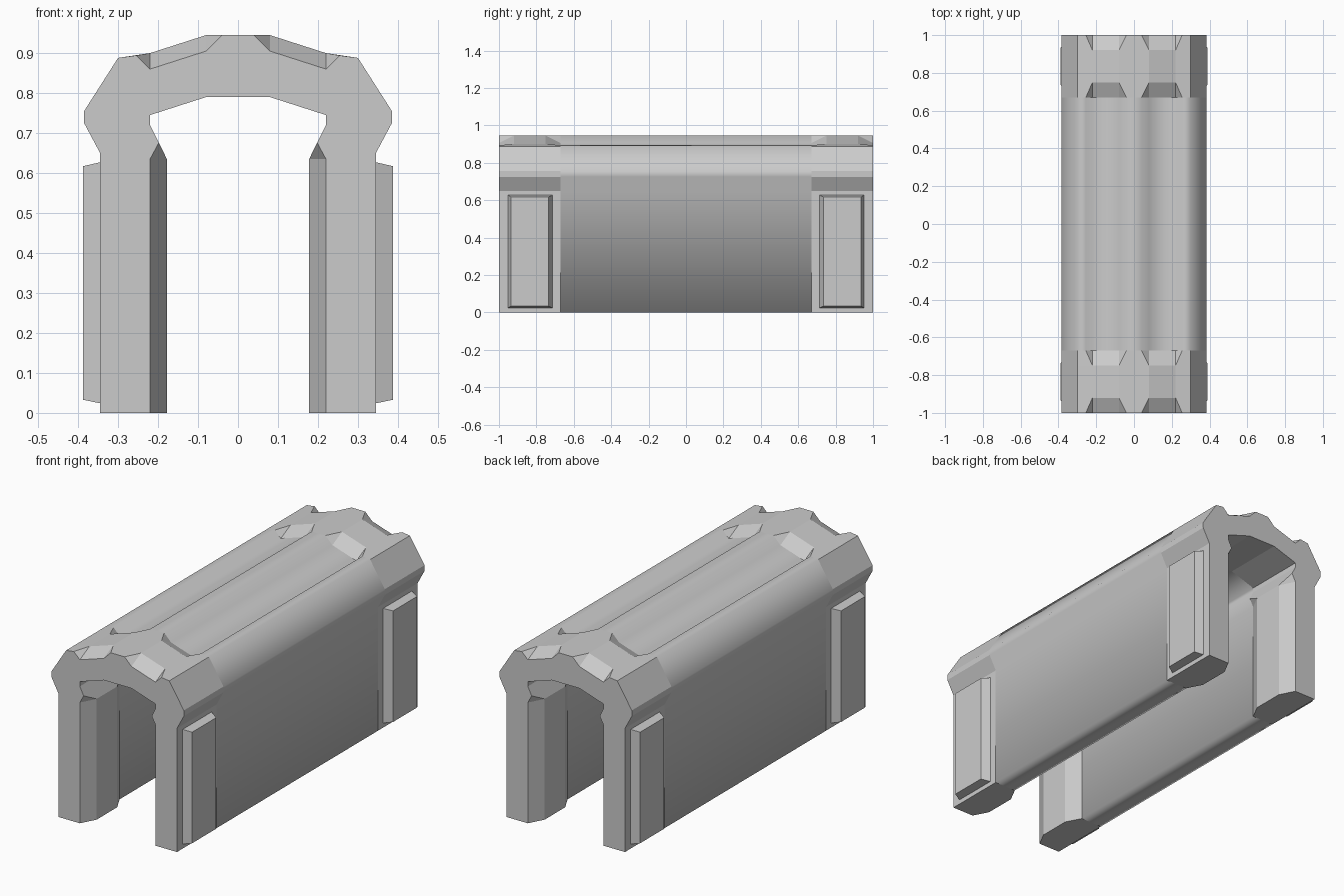
import bpy
import bmesh

cube = bpy.data.objects.get("Cube")
if cube:
    bpy.data.objects.remove(cube)

GREY = (0.6, 0.6, 0.6, 1)
metal = bpy.data.materials.new("plain grey metal")
metal.use_nodes = True
metal.diffuse_color = GREY
metal.node_tree.nodes["Principled BSDF"].inputs["Base Color"].default_value = GREY

# Half cross-section, from the crown over the outside, down the wall and up the inside
CROWN = [(0.30, 0.888), (0.385, 0.755), (0.385, 0.725), (0.345, 0.65), (0.345, 0)]
INSIDE = [(0.22, 0.72), (0.22, 0.745), (0.08, 0.79)]
GROOVED = ([(0.04, 0.945), (0.08, 0.905), (0.22, 0.86), (0.255, 0.894)] + CROWN
           + [(0.22, 0), (0.22, 0.635), (0.198, 0.676)] + INSIDE)
# Same points with the groove filled in and the inner pad swollen out
FULL = ([(0.08, 0.945)] * 2 + [(0.22, 0.90)] * 2 + CROWN
        + [(0.178, 0)] + [(0.178, 0.635)] * 2 + INSIDE)


def finish(name, bm, smooth=False):
    bmesh.ops.remove_doubles(bm, verts=bm.verts[:], dist=0.0001)
    bmesh.ops.dissolve_degenerate(bm, edges=bm.edges[:], dist=0.0001)
    bmesh.ops.recalc_face_normals(bm, faces=bm.faces[:])
    for face in bm.faces:
        face.smooth = smooth
    mesh = bpy.data.meshes.new(name)
    bm.to_mesh(mesh)
    bm.free()
    mesh.materials.append(metal)
    obj = bpy.data.objects.new(name, mesh)
    bpy.context.collection.objects.link(obj)
    return obj


def loft(name, sections, cap=False, smooth=False):
    """Join mirrored half-profiles placed along y; cap closes the first one."""
    bm = bmesh.new()
    rings = []
    for y, half in sections:
        ring = half + [(-x, z) for x, z in reversed(half)]
        rings.append([bm.verts.new((x, y, z)) for x, z in ring])
    count = len(rings[0])
    for a, b in zip(rings, rings[1:]):
        for i in range(count):
            j = (i + 1) % count
            # leave out the zero-area corners where profile points coincide
            quad = [a[i], a[j], b[j], b[i]]
            corners = []
            for v in quad:
                if all((v.co - c.co).length > 0.0001 for c in corners):
                    corners.append(v)
            if len(corners) > 2:
                bm.faces.new(corners)
    if cap:
        bm.faces.new(rings[0])
    return finish(name, bm, smooth)


def side_pad(name, side, end):
    """Tapered plate on the outer wall."""
    bm = bmesh.new()
    rings = []
    for x, y0, y1, z0, z1 in [(0.34, 0.71, 0.955, 0.023, 0.628),
                              (0.388, 0.735, 0.935, 0.033, 0.617)]:
        rings.append([bm.verts.new((side * x, end * y, z))
                      for y, z in [(y0, z0), (y1, z0), (y1, z1), (y0, z1)]])
    base, top = rings
    for i in range(4):
        j = (i + 1) % 4
        bm.faces.new([base[i], base[j], top[j], top[i]])
    bm.faces.new(base)
    bm.faces.new(top)
    return finish(name, bm)


# Long grooved arch, softly shaded
loft("middle_shell", [(-0.67, GROOVED), (0.67, GROOVED)], smooth=True)

# Faceted collars and side pads at both ends
for end, end_name in [(-1, "front"), (1, "back")]:
    loft(end_name + "_collar",
         [(end * 1.0, GROOVED), (end * 0.92, FULL),
          (end * 0.75, FULL), (end * 0.67, GROOVED)], cap=True)
    for side, side_name in [(1, "left"), (-1, "right")]:
        side_pad(f"{end_name}_{side_name}_pad", side, end)
